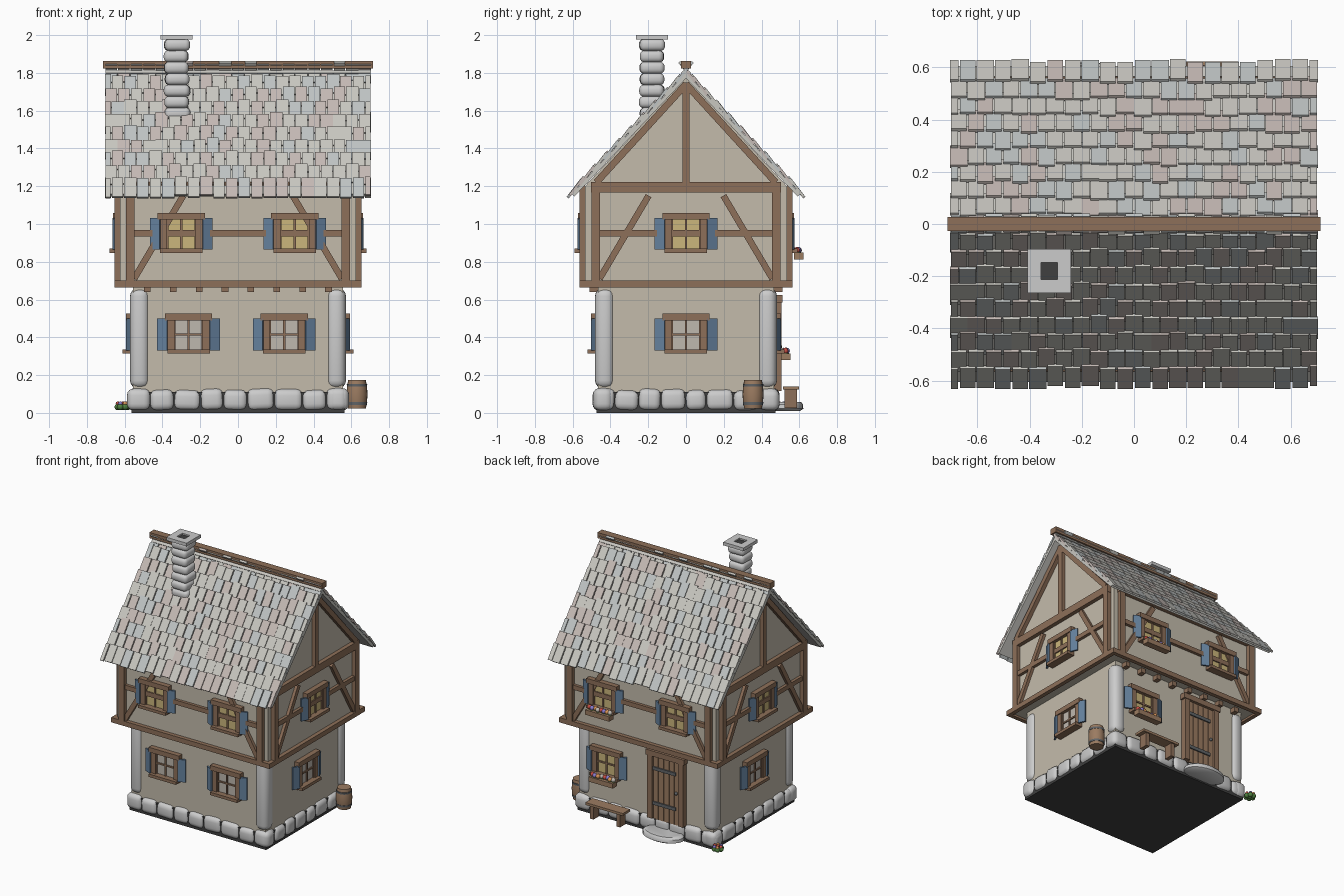
import bpy, bmesh, math, random
from mathutils import Matrix, Vector

if "Cube" in bpy.data.objects:
    bpy.data.objects.remove(bpy.data.objects["Cube"])

random.seed(4)
T = Matrix.Translation
R = lambda deg, axis: Matrix.Rotation(math.radians(deg), 4, axis)
COLORS = {
    "plaster": (.55, .50, .41), "timber": (.27, .16, .10), "shutter": (.13, .22, .34),
    "lit": (.60, .47, .20), "pale": (.52, .48, .43), "dark": (.05, .05, .05),
    "iron": (.12, .13, .14), "wood": (.33, .20, .12), "leaf": (.08, .22, .05),
    "red": (.6, .08, .06), "orange": (.7, .3, .1), "violet": (.25, .2, .6),
    "slate_a": (.58, .57, .53), "slate_b": (.56, .49, .46), "slate_c": (.52, .55, .55),
}
parts = {}


def part(name, color=None):
    if name not in parts:
        parts[name] = (bmesh.new(), color)
    return parts[name][0]


def box(name, color, center, size, m=Matrix(), rot=Matrix()):
    bmesh.ops.create_cube(part(name, color), size=1,
                          matrix=m @ T(center) @ rot @ Matrix.Diagonal((*size, 1)))


def beam(name, color, a, b, width, m, depth=.03):
    """Bar on a wall face between (u, z) points a and b."""
    du, dz = b[0] - a[0], b[1] - a[1]
    box(name, color, ((a[0] + b[0]) / 2, -depth / 2, (a[1] + b[1]) / 2),
        (width, depth, math.hypot(du, dz)), m, R(math.degrees(math.atan2(du, dz)), 'Y'))


def lathe(name, color, profile, at, n=20, sy=1):
    bm = part(name, color)
    rings = [[bm.verts.new((at[0] + r * math.cos(i * math.tau / n),
                            at[1] + sy * r * math.sin(i * math.tau / n), z))
              for i in range(n)] for r, z in profile]
    for p, q in zip(rings, rings[1:]):
        for i in range(n):
            bm.faces.new((p[i], p[(i + 1) % n], q[(i + 1) % n], q[i]))
    bm.faces.new(rings[0][::-1])
    bm.faces.new(rings[-1])


def ball(name, color, at, r):
    bmesh.ops.create_icosphere(part(name, color), subdivisions=2, radius=r, matrix=T(at))


def face(side, dist):
    """Local frame of a wall: u to the right, -y outward, z up."""
    return R({"front": 0, "right": 90, "back": 180, "left": 270}[side], 'Z') @ T((0, -dist, 0))


# walls, floor plate and gable prism
GX, GY, UX, UY = .555, .465, .625, .535
box("floor_plate", "dark", (0, 0, .055), (1.13, .95, .11))
box("ground_floor_wall", "plaster", (0, 0, .39), (2 * GX, 2 * GY, .58))
box("upper_floor_wall", "plaster", (0, 0, .94), (2 * UX, 2 * UY, .52))
bm = part("gable_wall", "plaster")
tri = [[bm.verts.new((x, y, z)) for y, z in ((-UY, 1.2), (UY, 1.2), (0, 1.775))]
       for x in (-UX, UX)]
bm.faces.new(tri[0][::-1])
bm.faces.new(tri[1])
for i in range(3):
    j = (i + 1) % 3
    bm.faces.new((tri[0][i], tri[0][j], tri[1][j], tri[1][i]))

# foundation stones and corner columns
def stone_row(n, length, m):
    cuts = [-length + 2 * length * (i + (random.uniform(-.15, .15) if 0 < i < n else 0)) / n
            for i in range(n + 1)]
    for a, b in zip(cuts, cuts[1:]):
        h = random.uniform(.108, .12)
        box("foundation_stones", None, ((a + b) / 2, random.uniform(-.004, .004), .012 + h / 2),
            (b - a + .006, .10, h), m, R(random.uniform(-3, 3), 'Y'))

for s in ("front", "back"):
    stone_row(9, .585, face(s, .442))
for s in ("right", "left"):
    stone_row(8, .49, face(s, .532))
for x in (-.52, .52):
    for y in (-.43, .43):
        box("corner_columns", None, (x, y, .395), (.102, .102, .53),
            rot=R(random.uniform(-6, 6), 'Z'))

# joists carrying the overhang
for i in range(8):
    box("floor_joists", "timber", (-.48 + i * .137, 0, .658), (.035, 1.02, .034))

# timber frame on the upper floor
for side in ("front", "back", "right", "left"):
    gable = side in ("right", "left")
    d, half = (UX, .478) if gable else (UY, .57)
    m, full = face(side, d), (UY if gable else UX) + .03
    beam("timber_frame", "timber", (-full, .683), (full, .683), .036, m)
    beam("timber_frame", "timber", (-half, .952), (half, .952), .034, m, .022)
    beam("timber_frame", "timber", (-half - .025, 1.195), (half + .025, 1.195), .055, m)
    for s in (-1, 1):
        beam("timber_frame", "timber", (s * half, .68), (s * half, 1.2), .045, m)
        beam("timber_frame", "timber", (s * (half - .02), .71), (s * (half - .28), 1.15), .034, m, .022)
        if gable:
            beam("timber_frame", "timber", (s * .475, 1.22), (0, 1.74), .036, m)
    if gable:
        beam("timber_frame", "timber", (0, 1.2), (0, 1.75), .038, m)

# windows
def window(side, dist, u, z, glass, flowers=False):
    m = face(side, dist) @ T((u, 0, z))
    W, tim = "window_frames", "timber"
    box("window_glass_" + glass, glass, (0, -.006, 0), (.17, .014, .16), m)
    for s in (-1, 1):
        box(W, tim, (s * .093, -.014, 0), (.036, .032, .19), m)
        box("shutters", "shutter", (s * .138, -.022, 0), (.056, .012, .168), m, R(s * 24, 'Z'))
    box(W, tim, (0, -.018, .093), (.25, .04, .036), m)
    box(W, tim, (0, -.028, -.09), (.225, .056, .022), m)
    for s in (-1, 1):
        box(W, tim, (s * .075, -.012, 0), (.012, .018, .16), m)
    box(W, tim, (0, -.012, 0), (.012, .018, .16), m)
    box(W, tim, (0, -.012, 0), (.16, .018, .011), m)
    if flowers:
        box("flower_boxes", "wood", (0, -.062, -.118), (.2, .05, .036), m)
        for i in range(8):
            p = m @ Vector((-.085 + i * .0243, -.06 + random.uniform(-.01, .01), -.087))
            c = ("red", "violet", "orange", "pale")[i % 4]
            ball("blossoms_" + c, c, p, .017)
            ball("foliage", "leaf", p - Vector((0, 0, .014)), .014)

ZU, ZL = .948, .415
for u in (-.3, .3):
    window("front", UY, u, ZU, "lit")
    window("back", UY, u, ZU, "lit", u < 0)
window("front", GY, -.262, ZL, "pale")
window("front", GY, .245, ZL, "pale")
window("back", GY, -.32, ZL, "lit", True)
for side in ("right", "left"):
    window(side, UX, 0, ZU, "lit")
    window(side, GX, 0, ZL, "pale")

# door with planks, iron straps and step
m = face("back", GY) @ T((.18, 0, 0))
for s in (-1, 1):
    box("door_frame", "timber", (s * .128, -.018, .36), (.04, .045, .49), m)
box("door_frame", "timber", (0, -.02, .605), (.32, .05, .04), m)
for i in range(5):
    box("door_planks", "wood", (-.088 + i * .044, -.012, .35), (.04, .024, .48), m)
for z in (.23, .49):
    box("door_straps", "iron", (-.015, -.028, z), (.19, .01, .024), m)
ball("door_knob", "iron", m @ Vector((.085, -.032, .35)), .012)
lathe("door_step", None, [(.13, .01), (.16, .022), (.158, .045), (.14, .058)],
      (-.18, .525), 20, .6)

# bench
box("bench_seat", "wood", (.26, .555, .132), (.31, .085, .018))
for x in (.15, .37):
    box("bench_legs", "timber", (x, .555, .075), (.03, .065, .1))

# barrel with hoops
BC = (.63, .355)
lathe("barrel", "wood", [(.047, .022), (.053, .06), (.056, .098), (.053, .136), (.047, .174)], BC)
for z, r in ((.05, .0535), (.146, .0535)):
    lathe("barrel_hoops", "iron", [(r, z - .007), (r + .001, z + .007)], BC)

# flower tuft by the corner
for i in range(7):
    a = i * math.tau / 6
    r = .026 if i < 6 else 0
    p = Vector((-.61 + r * math.cos(a), .495 + r * math.sin(a), .032))
    ball("foliage", "leaf", p, .018)
    c = ("red", "violet", "orange")[i % 3]
    ball("blossoms_" + c, c, p + Vector((0, 0, .017)), .012)

# roof: underlay slabs plus overlapping shingles
SLOPE, ROWS, COLS = 46.6, 10, 21
for side in ("front", "back"):
    m = face(side, 0) @ T((0, 0, 1.832)) @ R(SLOPE, 'X')   # local -y runs down the slope
    box("roof_underlay", "slate_a", (0, -.455, -.032), (1.40, .90, .02), m)
    step = .93 / ROWS
    for r in range(ROWS):
        w = 1.41 / COLS
        edges = [-.705 + w * (i + (.5 if r % 2 else 0)) for i in range(COLS + 1)]
        edges = [-.705] + edges if r % 2 else edges
        for a, b in zip(edges, edges[1:]):
            b = min(b, .705)
            low = (r + 1) * step + random.choice((0, 0, .004, -.012))
            c = random.choice(("slate_a", "slate_a", "slate_b", "slate_c"))
            box("shingles_" + c, c, ((a + b) / 2, -low + .062, -.014),
                (b - a - random.choice((.001, .007, .007)), .124, .014), m, R(6, 'X'))
box("ridge_beam", "timber", (0, 0, 1.843), (1.43, .055, .042))

# chimney
CX, CY = -.325, -.18
for i in range(7):
    box("chimney_stones", None, (CX + random.uniform(-.004, .004), CY, 1.585 + i * .0605),
        (random.uniform(.125, .14), random.uniform(.125, .14), .064),
        rot=R(random.uniform(-4, 4), 'Z'))
for s in (-1, 1):
    box("chimney_cap", None, (CX + s * .058, CY, 1.988), (.052, .168, .024))
    box("chimney_cap", None, (CX, CY + s * .058, 1.988), (.064, .052, .024))
box("chimney_flue", "dark", (CX, CY, 1.98), (.066, .066, .02))

# turn the collected parts into objects
mats = {}
for k, c in COLORS.items():
    mats[k] = bpy.data.materials.new(k)
    mats[k].diffuse_color = (*c, 1)
BEVEL = {"foundation_stones": .036, "corner_columns": .042, "chimney_stones": .026}
SMOOTH = ("barrel", "door_step", "door_knob", "foliage", "blossoms")
for name, (bm, color) in parts.items():
    bmesh.ops.recalc_face_normals(bm, faces=bm.faces)
    me = bpy.data.meshes.new(name)
    bm.to_mesh(me)
    bm.free()
    ob = bpy.data.objects.new(name, me)
    bpy.context.collection.objects.link(ob)
    if color:
        me.materials.append(mats[color])
    if name in BEVEL:
        mod = ob.modifiers.new("round", 'BEVEL')
        mod.width, mod.segments = BEVEL[name], 4
    if name in BEVEL or name.startswith(SMOOTH):
        bpy.ops.object.select_all(action='DESELECT')
        ob.select_set(True)
        bpy.context.view_layer.objects.active = ob
        if name in BEVEL:
            bpy.ops.object.shade_smooth()
        else:
            bpy.ops.object.shade_smooth_by_angle(angle=math.radians(40))

for m in bpy.data.materials:
    if m.users and not m.is_grease_pencil:
        m.use_nodes = True
        m.node_tree.nodes["Principled BSDF"].inputs["Base Color"].default_value = m.diffuse_color
